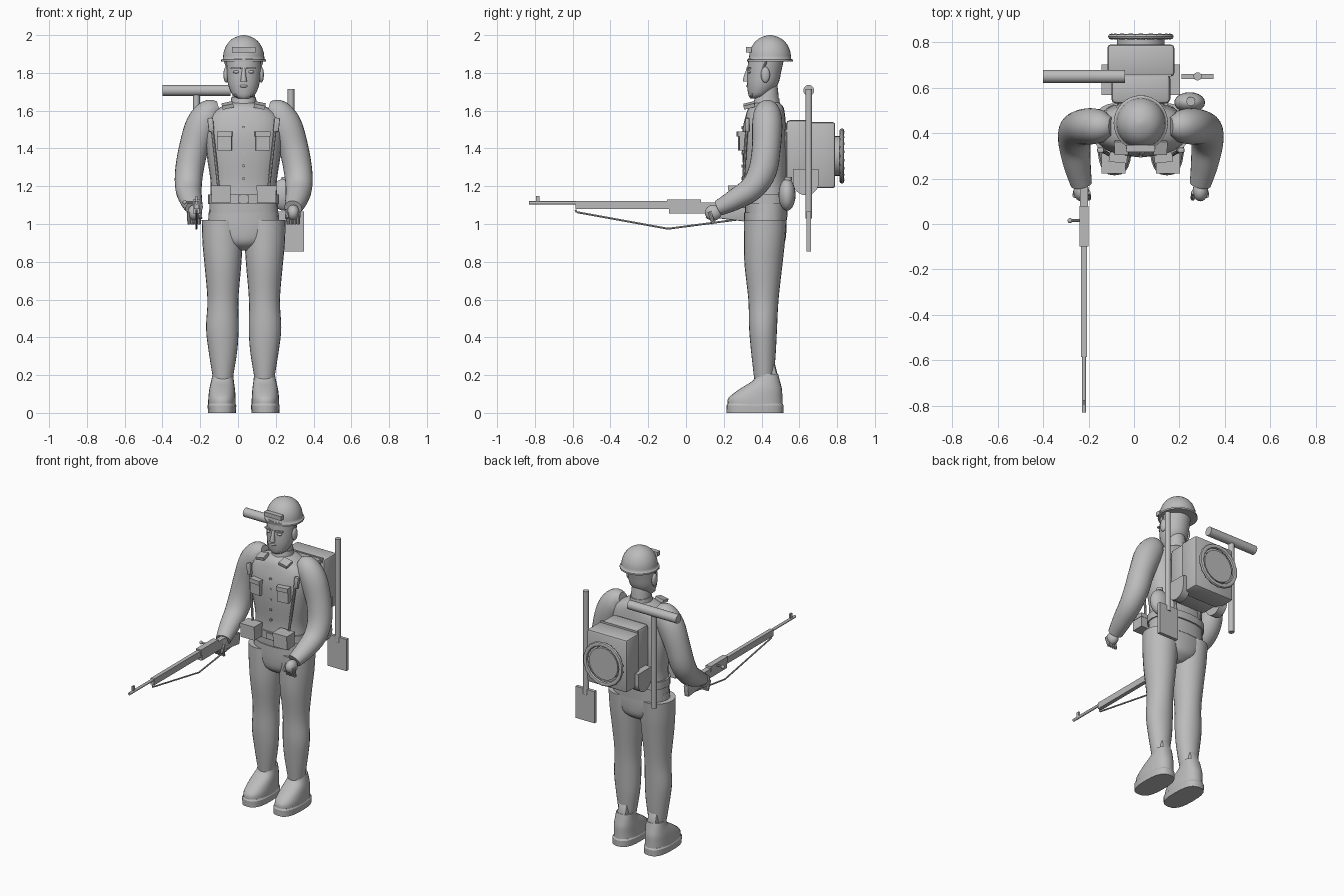
import bpy, bmesh, math
from mathutils import Vector, Matrix

cube = bpy.data.objects.get("Cube")
if cube:
    bpy.data.objects.remove(cube, do_unlink=True)

GREY = (0.5, 0.5, 0.5, 1)
mat = bpy.data.materials.new("plain grey")
mat.use_nodes = True
mat.diffuse_color = GREY
mat.node_tree.nodes["Principled BSDF"].inputs["Base Color"].default_value = GREY

CX = 0.03  # centre line of the body
SIDES = (("right", -1), ("left", 1))


def finish(bm, name, smooth=40):
    bmesh.ops.recalc_face_normals(bm, faces=bm.faces)
    mesh = bpy.data.meshes.new(name)
    bm.to_mesh(mesh)
    bm.free()
    mesh.materials.append(mat)
    ob = bpy.data.objects.new(name, mesh)
    bpy.context.collection.objects.link(ob)
    bpy.ops.object.select_all(action="DESELECT")
    bpy.context.view_layer.objects.active = ob
    ob.select_set(True)
    if smooth:
        bpy.ops.object.shade_smooth_by_angle(angle=math.radians(smooth))
    return ob


def box(name, centre, size, rot=(0, 0, 0), bevel=0.0):
    bm = bmesh.new()
    bmesh.ops.create_cube(bm, size=1)
    bmesh.ops.scale(bm, vec=size, verts=bm.verts)
    if bevel:
        bmesh.ops.bevel(bm, geom=bm.edges[:], offset=bevel, segments=2, profile=0.5, affect="EDGES")
    for axis, a in zip("XYZ", rot):
        bmesh.ops.rotate(bm, verts=bm.verts, matrix=Matrix.Rotation(a, 3, axis))
    bmesh.ops.translate(bm, verts=bm.verts, vec=centre)
    return finish(bm, name, 40 if bevel else 0)


def ball(name, centre, radii):
    bm = bmesh.new()
    bmesh.ops.create_uvsphere(bm, u_segments=20, v_segments=12, radius=1)
    bmesh.ops.scale(bm, vec=radii, verts=bm.verts)
    bmesh.ops.translate(bm, verts=bm.verts, vec=centre)
    return finish(bm, name, 60)


def rod(name, a, b, r, r2=None, n=16):
    a, b = Vector(a), Vector(b)
    bm = bmesh.new()
    bmesh.ops.create_cone(bm, cap_ends=True, segments=n, radius1=r, radius2=r2 or r, depth=(b - a).length)
    turn = (b - a).to_track_quat("Z", "Y").to_matrix()
    bmesh.ops.rotate(bm, verts=bm.verts, matrix=turn)
    bmesh.ops.translate(bm, verts=bm.verts, vec=(a + b) / 2)
    return finish(bm, name)


def spline(rows, steps):
    """Catmull-Rom through rows of equal-length tuples."""
    rows = [Vector(r) for r in rows]
    out = []
    for i in range(len(rows) - 1):
        p0, p1, p2, p3 = rows[max(i - 1, 0)], rows[i], rows[i + 1], rows[min(i + 2, len(rows) - 1)]
        for k in range(steps):
            t = k / steps
            out.append(p1 + (p2 - p0) * (t / 2) + (p0 * 2 - p1 * 5 + p2 * 4 - p3) * (t * t / 2)
                       + (p1 * 3 - p0 - p2 * 3 + p3) * (t ** 3 / 2))
    return out + [rows[-1]]


def loft(name, rows, steps=4, n=24, power=1.0, level=True, smooth=50):
    """Rows are x, y, z, half width, half depth; rings lie level or across the path."""
    rows = spline(rows, steps) if steps > 1 else [Vector(r) for r in rows]
    bm = bmesh.new()
    rings = []
    for i, r in enumerate(rows):
        u, v = Vector((1, 0, 0)), Vector((0, 1, 0))
        if not level:
            t = (Vector(rows[min(i + 1, len(rows) - 1)][:3]) - Vector(rows[max(i - 1, 0)][:3])).normalized()
            u = (u - t * u.dot(t)).normalized()
            v = t.cross(u)
        ring = []
        for k in range(n):
            c, s = math.cos(math.tau * k / n), math.sin(math.tau * k / n)
            c, s = (math.copysign(abs(q) ** power, q) for q in (c, s))
            ring.append(bm.verts.new(Vector(r[:3]) + u * (c * r[3]) + v * (s * r[4])))
        rings.append(ring)
    for a, b in zip(rings, rings[1:]):
        for k in range(n):
            bm.faces.new((a[k], a[(k + 1) % n], b[(k + 1) % n], b[k]))
    bm.faces.new(rings[0][::-1])
    bm.faces.new(rings[-1])
    return finish(bm, name, smooth)


# Torso, hips and neck
loft("jacket", [(CX, .425, 1.02, .185, .11), (CX, .425, 1.12, .18, .115), (CX, .425, 1.22, .175, .115),
                (CX, .42, 1.36, .195, .122), (CX, .415, 1.48, .205, .118), (CX, .42, 1.57, .185, .105),
                (CX, .425, 1.62, .12, .09), (CX, .43, 1.645, .06, .06)], power=.85)
loft("hips", [(CX, .42, .86, .05, .05), (CX, .42, .9, .13, .1), (CX, .42, .97, .185, .112), (CX, .42, 1.06, .185, .113)], power=.9)
loft("neck", [(CX, .43, 1.6, .065, .065), (CX, .43, 1.7, .058, .058), (CX, .425, 1.76, .05, .055)])
rod("collar", (CX, .425, 1.6), (CX, .43, 1.67), .075, .065, 24)

# Head and face
loft("head", [(CX, .37, 1.665, .03, .03), (CX, .385, 1.685, .06, .055), (CX, .405, 1.74, .083, .082),
              (CX, .415, 1.81, .09, .09), (CX, .425, 1.88, .092, .095)])
loft("nose", [(CX, .318, 1.755, .018, .016), (CX, .322, 1.775, .014, .018), (CX, .332, 1.825, .009, .01)], n=12)
ball("mouth", (CX, .33, 1.73), (.022, .012, .008))
for side, s in SIDES:
    ball(side + "_ear", (CX + s * .093, .42, 1.79), (.014, .024, .042))
    box(side + "_brow", (CX + s * .04, .332, 1.825), (.05, .014, .009), (0, 0, s * .25))
    ball(side + "_eye", (CX + s * .038, .336, 1.805), (.018, .01, .008))
    rod(side + "_chin_strap", (CX + s * .098, .425, 1.86), (CX + s * .04, .345, 1.675), .006, n=8)

# Helmet with brim and front plate
loft("helmet", [(CX, .445, 1.86, .119, .121), (CX, .445, 1.87, .119, .121), (CX, .445, 1.875, .11, .112),
                (CX, .445, 1.91, .106, .108), (CX, .445, 1.95, .089, .091), (CX, .445, 1.98, .061, .062),
                (CX, .445, 1.995, .028, .028), (CX, .445, 2.0, .005, .005)], steps=2, n=32)
box("helmet_plate", (CX, .332, 1.922), (.125, .03, .028))

# Legs, shoes, arms and hands
for side, s in SIDES:
    x = CX + s * .11
    loft(side + "_leg", [(x + s * .005, .42, 1.02, .107, .112), (x + s * .002, .415, .9, .106, .108), (x, .41, .78, .097, .1),
                         (x, .41, .6, .082, .08), (x + s * .003, .408, .45, .086, .074), (x, .41, .33, .076, .066),
                         (x, .413, .18, .052, .052)])
    loft(side + "_sole", [(x + s * .005, .365, 0, .074, .15), (x + s * .005, .365, .04, .076, .151),
                          (x + s * .005, .365, .05, .07, .145)], steps=1, power=.75, smooth=30)
    loft(side + "_shoe", [(x + s * .005, .365, .045, .073, .146), (x + s * .005, .368, .08, .072, .142),
                          (x + s * .004, .395, .125, .068, .113), (x + s * .002, .425, .17, .06, .072),
                          (x, .43, .205, .055, .058)], power=.85)
    box(side + "_gaiter_tab", (x, .455, .22), (.07, .05, .11), (.25, 0, 0), .02)
    loft(side + "_arm", [(CX + s * .13, .43, 1.61, .04, .04), (CX + s * .175, .43, 1.59, .074, .07), (CX + s * .222, .43, 1.52, .086, .08),
                         (CX + s * .265, .425, 1.4, .078, .076), (CX + s * .288, .405, 1.28, .075, .075),
                         (CX + s * .292, .35, 1.19, .07, .066), (CX + s * .28, .26, 1.13, .06, .056),
                         (CX + s * .262, .175, 1.085, .047, .042)], level=False)
    hx = CX + s * .262
    ball(side + "_hand", (hx, .145, 1.06), (.034, .045, .042))
    for k in range(4):
        fx = hx + (k - 1.5) * .018
        rod(side + "_finger", (fx, .125, 1.065), (fx, .145, 1.0), .012, .009, 8)
    rod(side + "_thumb", (hx - s * .03, .14, 1.075), (hx - s * .034, .11, 1.03), .011, .009, 8)

    # Collar tabs, chest pockets, braces and belt pouches
    box(side + "_collar_tab", (CX + s * .085, .335, 1.628), (.06, .06, .02), (.25, s * .2, 0))
    box(side + "_pocket", (CX + s * .1, .297, 1.44), (.075, .035, .1), (0, 0, s * .1))
    box(side + "_pocket_flap", (CX + s * .1, .288, 1.477), (.08, .035, .028), (0, 0, s * .1))
    rod(side + "_brace", (CX + s * .172, .325, 1.55), (CX + s * .13, .3, 1.17), .008, n=8)
    box(side + "_brace_pad", (CX + s * .174, .325, 1.525), (.03, .022, .075), (0, s * .1, 0), .006)
    rod(side + "_back_brace", (CX + s * .11, .53, 1.5), (CX + s * .09, .535, 1.15), .01, n=8)
    box(side + "_belt_pouch", (CX + s * .12, .268, 1.148), (.1, .08, .075))
    box(side + "_belt_pouch_lid", (CX + s * .12, .266, 1.19), (.106, .088, .026))

# Belt, buckle and buttons
loft("belt", [(CX, .425, 1.105, .188, .124), (CX, .425, 1.155, .188, .124)], steps=1, power=.85)
box("buckle", (CX, .3, 1.13), (.055, .012, .04))
for k in range(5):
    z = 1.24 + k * .068
    rod("button", (CX, .31, z), (CX, .293, z), .008, n=8)

# Backpack with flap, round mess tin and side pouches
box("pack_body", (CX, .72, 1.365), (.295, .14, .35), bevel=.015)
box("pack_front", (CX, .595, 1.375), (.26, .13, .35), bevel=.02)
box("pack_lid", (CX, .655, 1.535), (.27, .012, .03))
rod("tin_disc", (CX, .785, 1.36), (CX, .825, 1.36), .105, n=32)
bm = bmesh.new()
N = 36
rim = []
for i in range(N):  # notched rim of the tin
    a, r = math.tau * i / N, .014 + .003 * (i % 2)
    rim.append([bm.verts.new((CX + math.cos(a) * (.13 + r * math.cos(b)), .825 + r * .8 * math.sin(b),
                              1.36 + math.sin(a) * (.13 + r * math.cos(b))))
                for b in (math.tau * k / 8 for k in range(8))])
for i in range(N):
    for k in range(8):
        p, q = rim[i], rim[(i + 1) % N]
        bm.faces.new((p[k], p[(k + 1) % 8], q[(k + 1) % 8], q[k]))
finish(bm, "tin_rim")
for side, s in SIDES:
    rod(side + "_pack_tin", (CX + s * .12, .635, 1.22), (CX + s * .172, .635, 1.22), .068, n=24)
    box(side + "_pack_pouch", (CX + s * .15, .635, 1.255), (.044, .135, .07))
    box(side + "_tin_clip", (CX + s * .09, .795, 1.36), (.02, .04, .06))

# Canteen
ball("canteen", (.245, .535, 1.155), (.068, .045, .085))
rod("canteen_cap", (.25, .54, 1.23), (.25, .54, 1.25), .02, n=12)

# Spade and mallet
rod("spade_pole", (.28, .65, 1.03), (.28, .65, 1.715), .018)
box("spade_blade", (.28, .65, .96), (.14, .022, .21))
rod("mallet_pole", (-.22, .65, 1.07), (-.22, .65, 1.7), .018)
rod("mallet_head", (-.4, .65, 1.707), (-.04, .65, 1.707), .029, n=20)

# Rifle
RX = -.22
rod("barrel", (RX, -.83, 1.112), (RX, -.05, 1.112), .009, n=10)
box("front_sight", (RX, -.785, 1.13), (.01, .02, .038))
box("handguard", (RX, -.335, 1.1), (.026, .5, .042))
box("receiver", (RX, -.01, 1.112), (.038, .18, .036))
box("fore_stock", (RX, .04, 1.085), (.034, .26, .06))
box("butt_stock", (RX, .22, 1.062), (.034, .19, .075), (-.12, 0, 0), .006)
rod("bolt", (RX, .015, 1.115), (RX - .06, .015, 1.115), .006, n=8)
ball("bolt_knob", (RX - .062, .015, 1.115), (.011, .011, .011))
sling = [(-.585, 1.075), (-.58, 1.063), (-.095, .975), (.3, 1.027)]
for (y0, z0), (y1, z1) in zip(sling, sling[1:]):
    rod("sling", (RX, y0, z0), (RX, y1, z1), .005, n=8)
